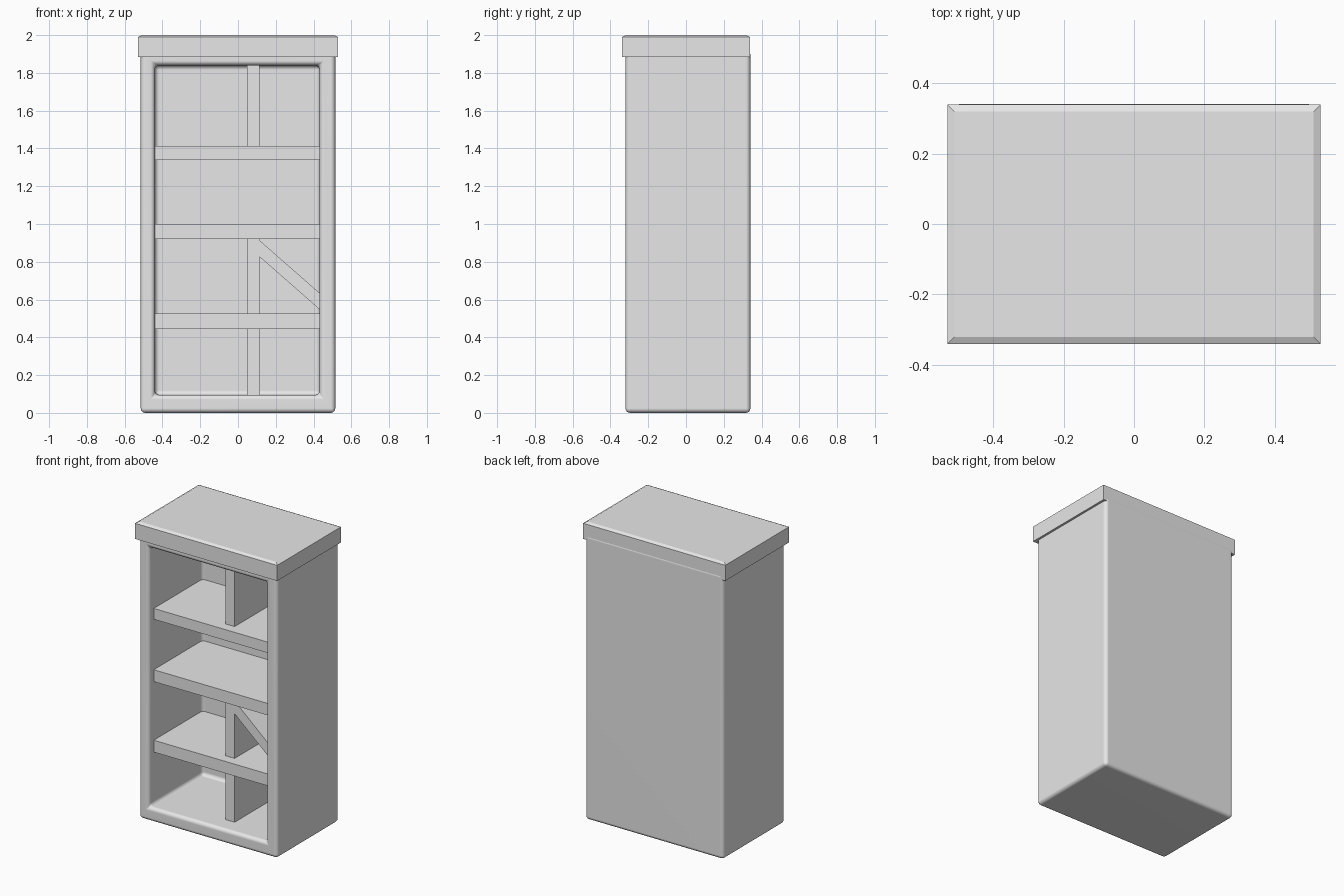
import bpy, bmesh, math
from mathutils import Vector

cube = bpy.data.objects.get("Cube")
if cube:
    bpy.data.objects.remove(cube, do_unlink=True)

grey = bpy.data.materials.new("plain_grey")
grey.use_nodes = True
COLOUR = (0.8, 0.8, 0.8, 1)
grey.diffuse_color = COLOUR
grey.node_tree.nodes["Principled BSDF"].inputs["Base Color"].default_value = COLOUR


def finish(name, bm):
    bmesh.ops.recalc_face_normals(bm, faces=bm.faces[:])
    mesh = bpy.data.meshes.new(name)
    bm.to_mesh(mesh)
    bm.free()
    mesh.materials.append(grey)
    obj = bpy.data.objects.new(name, mesh)
    bpy.context.collection.objects.link(obj)
    return obj


def box_mesh(x, y, z):
    """A box between (min, max) pairs on each axis."""
    bm = bmesh.new()
    bmesh.ops.create_cube(bm, size=1)
    for v in bm.verts:
        v.co = Vector([lo if c < 0 else hi for c, (lo, hi) in zip(v.co, (x, y, z))])
    return bm


def box(name, x, y, z):
    return finish(name, box_mesh(x, y, z))


# Cabinet: box with a recess pushed into the front, all real edges rounded
FRONT, BACK, INNER_BACK = -0.32, 0.341, 0.25
LEFT, RIGHT, FLOOR, CEILING = -0.44, 0.432, 0.095, 1.84
bm = box_mesh((-0.515, 0.515), (FRONT, BACK), (0, 1.92))
front = min(bm.faces, key=lambda f: f.calc_center_median().y)
bmesh.ops.inset_region(bm, faces=[front], thickness=0.08)
for v in front.verts:
    v.co.x = LEFT if v.co.x < 0 else RIGHT
    v.co.z = FLOOR if v.co.z < 1 else CEILING
recess = bmesh.ops.extrude_discrete_faces(bm, faces=[front])["faces"][0]
for v in recess.verts:
    v.co.y = INNER_BACK
bm.normal_update()
hard = [e for e in bm.edges if e.calc_face_angle(0) > math.radians(30)]
bmesh.ops.bevel(bm, geom=hard, offset=0.024, offset_type="OFFSET", segments=4,
                profile=0.5, affect="EDGES", clamp_overlap=True)
cabinet = finish("cabinet", bm)
bpy.ops.object.select_all(action="DESELECT")
cabinet.select_set(True)
bpy.context.view_layer.objects.active = cabinet
bpy.ops.object.shade_smooth_by_angle(angle=math.radians(40))
cabinet.modifiers.new("even_shading", "WEIGHTED_NORMAL").keep_sharp = True

# Lid: slab with a shallow sloped rim around the top
bm = box_mesh((-0.53, 0.53), (-0.34, 0.339), (1.885, 1.99))
top = max(bm.faces, key=lambda f: f.calc_center_median().z)
bmesh.ops.inset_region(bm, faces=[top], thickness=0.028, depth=0.01)
finish("lid", bm)

# Shelves
INSIDE = INNER_BACK + 0.01
for name, low, high in (("lower", 0.445, 0.525), ("middle", 0.92, 1.0), ("upper", 1.34, 1.413)):
    box(name + "_shelf", (LEFT - 0.005, RIGHT + 0.005), (-0.268, INSIDE), (low, high))

# Upright dividers
for name, low, high in (("bottom", 0.09, 0.45), ("middle", 0.52, 0.925), ("top", 1.41, 1.845)):
    box(name + "_divider", (0.048, 0.115), (-0.2, INSIDE), (low, high))

# Slanted shelf: box sheared downwards towards the side wall
bm = box_mesh((0.11, 0.435), (-0.2, INSIDE), (0.83, 0.917))
for v in bm.verts:
    if v.co.x > 0.2:
        v.co.z -= 0.285
finish("slanted_shelf", bm)
